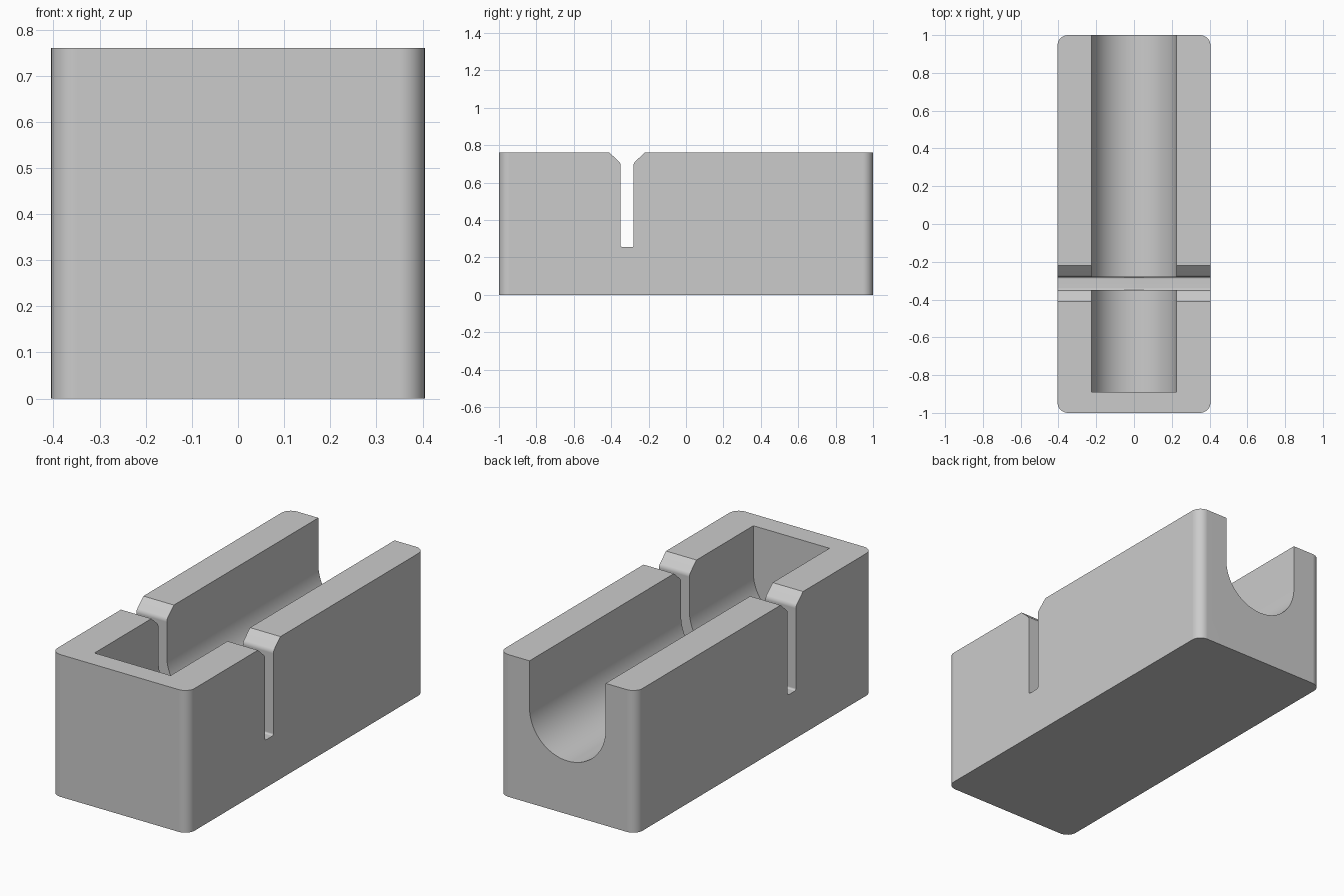
import bpy
import bmesh
from math import cos, sin, pi, radians
from mathutils import Vector

cube = bpy.data.objects.get("Cube")
if cube:
    bpy.data.objects.remove(cube, do_unlink=True)

WIDTH, LENGTH, HEIGHT = 0.81, 2.0, 0.76
CORNER = 0.055
CHANNEL_R, CHANNEL_Z, CHANNEL_FRONT = 0.225, 0.51, -0.89
SLOT_Y, SLOT_FLOOR = -0.315, 0.255


def arc(cx, cy, r, start, end, steps):
    angles = [radians(start + (end - start) * i / steps) for i in range(steps + 1)]
    return [(cx + r * cos(a), cy + r * sin(a)) for a in angles]


def prism(name, profile, place, sweep):
    """Extrude a flat profile, positioned by place(u, v), along sweep."""
    bm = bmesh.new()
    face = bm.faces.new([bm.verts.new(place(u, v)) for u, v in profile])
    result = bmesh.ops.extrude_face_region(bm, geom=[face])
    moved = [g for g in result["geom"] if isinstance(g, bmesh.types.BMVert)]
    bmesh.ops.translate(bm, verts=moved, vec=Vector(sweep))
    bmesh.ops.recalc_face_normals(bm, faces=bm.faces)
    mesh = bpy.data.meshes.new(name)
    bm.to_mesh(mesh)
    bm.free()
    obj = bpy.data.objects.new(name, mesh)
    bpy.context.collection.objects.link(obj)
    return obj


# Block with rounded upright corners
hx, hy = WIDTH / 2 - CORNER, LENGTH / 2 - CORNER
outline = []
for i, (sx, sy) in enumerate([(1, 1), (-1, 1), (-1, -1), (1, -1)]):
    outline += arc(sx * hx, sy * hy, CORNER, 90 * i, 90 * i + 90, 8)
block = prism("holder_block", outline, lambda u, v: (u, v, 0), (0, 0, HEIGHT))

# Round-bottomed channel, open at the top and back
trough = arc(0, CHANNEL_Z, CHANNEL_R, 180, 360, 48)
trough += [(CHANNEL_R, 1), (-CHANNEL_R, 1)]
channel = prism("channel_cutter", trough,
                lambda u, v: (u, CHANNEL_FRONT, v), (0, 2.2, 0))

# Cross slot with flared mouth and softened floor corners
half = arc(0.025, SLOT_FLOOR + 0.01, 0.01, -90, 0, 4)
half += arc(0.065, 0.692, 0.03, 180, 135, 4)
half += [(0.095, HEIGHT), (0.095, 1)]
notch = half + [(-u, v) for u, v in reversed(half)]
slot = prism("slot_cutter", notch,
             lambda u, v: (-0.6, SLOT_Y + u, v), (1.2, 0, 0))

# Cut both openings and discard the cutters
bpy.ops.object.select_all(action="DESELECT")
block.select_set(True)
bpy.context.view_layer.objects.active = block
for cutter in (channel, slot):
    cutter.hide_render = True
    mod = block.modifiers.new(cutter.name, "BOOLEAN")
    mod.operation = "DIFFERENCE"
    mod.solver = "EXACT"
    mod.object = cutter
    bpy.ops.object.modifier_apply(modifier=mod.name)
    bpy.data.objects.remove(cutter, do_unlink=True)

# Single grey finish
grey = bpy.data.materials.new("light_grey")
grey.use_nodes = True
colour = (0.6, 0.6, 0.6, 1)
grey.diffuse_color = colour
grey.node_tree.nodes["Principled BSDF"].inputs["Base Color"].default_value = colour
block.data.materials.clear()
block.data.materials.append(grey)

# Smooth the curved walls, keep the flat ones crisp
bpy.ops.object.shade_smooth_by_angle(angle=radians(30))
weighted = block.modifiers.new("flat_walls", "WEIGHTED_NORMAL")
weighted.keep_sharp = True
